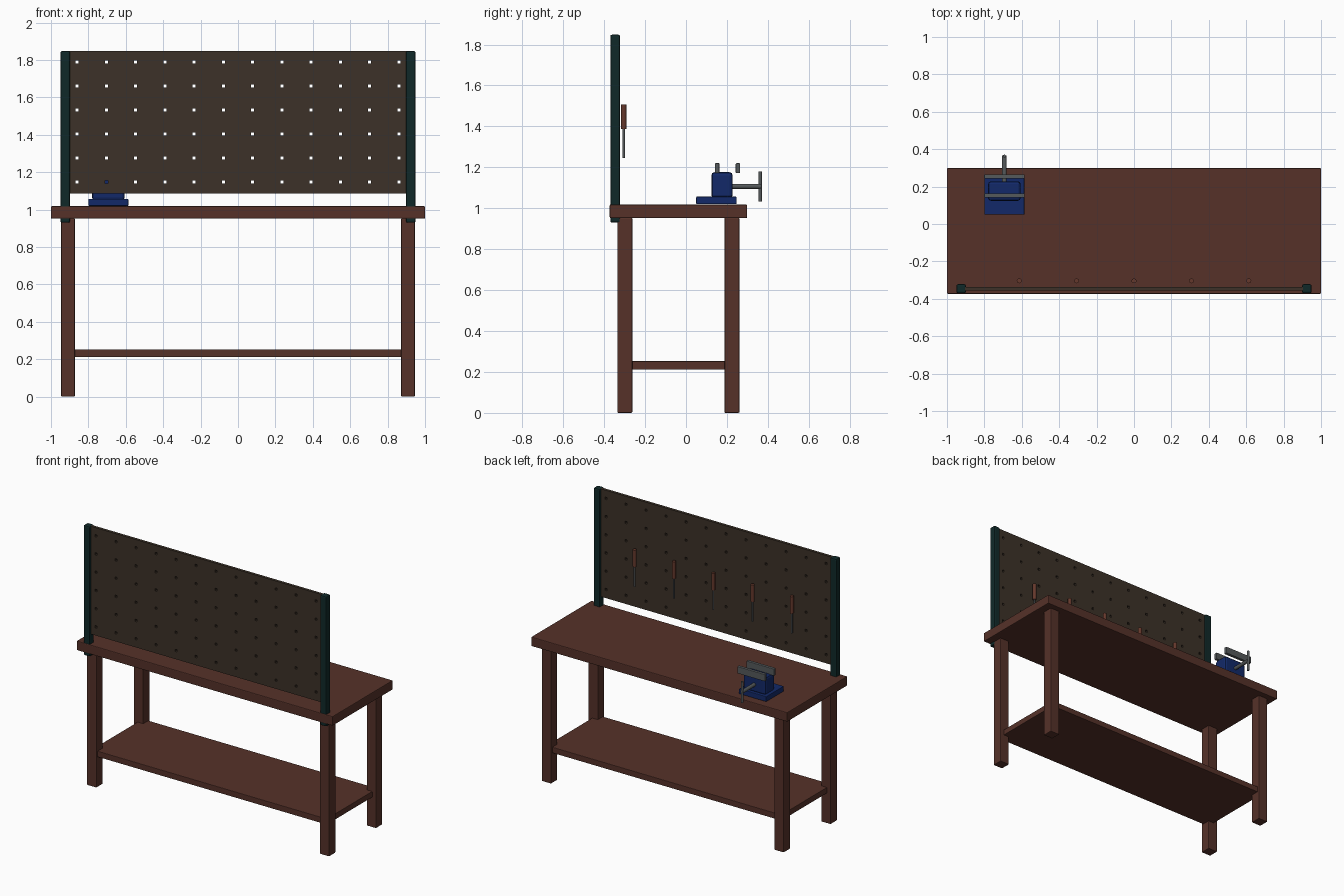
import bpy, bmesh, math

if "Cube" in bpy.data.objects:
    bpy.data.objects.remove(bpy.data.objects["Cube"])


def mat(name, rgb):
    m = bpy.data.materials.new(name)
    m.diffuse_color = (*rgb, 1)
    m.use_nodes = True
    m.node_tree.nodes["Principled BSDF"].inputs["Base Color"].default_value = m.diffuse_color
    return m


WOOD = mat("brown wood", (0.092, 0.031, 0.022))
BOARD = mat("dark hardboard", (0.045, 0.031, 0.021))
POST = mat("dark green steel", (0.005, 0.022, 0.022))
BLUE = mat("blue paint", (0.006, 0.022, 0.14))
STEEL = mat("grey steel", (0.09, 0.10, 0.105))
GRIP = mat("red brown handle", (0.13, 0.04, 0.025))


def finish(name, bm, material):
    me = bpy.data.meshes.new(name)
    bm.to_mesh(me)
    bm.free()
    me.materials.append(material)
    ob = bpy.data.objects.new(name, me)
    bpy.context.collection.objects.link(ob)
    return ob


def box(name, x, y, z, material, bevel=0.005):
    """Bevelled box from (min, max) pairs."""
    bm = bmesh.new()
    bmesh.ops.create_cube(bm, size=1)
    for v in bm.verts:
        for i, (lo, hi) in enumerate((x, y, z)):
            v.co[i] = (lo + hi) / 2 + v.co[i] * (hi - lo)
    ob = finish(name, bm, material)
    mod = ob.modifiers.new("bevel", 'BEVEL')
    mod.width = bevel
    mod.segments = 2
    return ob


def rod(name, centre, r, length, material, axis='Z', r2=None):
    bm = bmesh.new()
    bmesh.ops.create_cone(bm, cap_ends=True, segments=16, radius1=r,
                          radius2=r if r2 is None else r2, depth=length)
    for f in bm.faces:
        f.smooth = len(f.verts) == 4
    for e in bm.edges:
        e.smooth = all(f.smooth for f in e.link_faces)
    ob = finish(name, bm, material)
    ob.location = centre
    if axis == 'Y':
        ob.rotation_euler.x = math.pi / 2
    return ob


# Bench: top, legs, shelf
box("bench_top", (-1, 1), (-0.373, 0.299), (0.952, 1.018), WOOD)
for s, side in ((-1, "left"), (1, "right")):
    x = sorted((s * 0.872, s * 0.946))
    box(f"front_leg_{side}", x, (-0.335, -0.262), (0, 0.953), WOOD)
    box(f"back_leg_{side}", x, (0.188, 0.261), (0, 0.953), WOOD)
    # Pegboard posts
    box(f"pegboard_post_{side}", sorted((s * 0.899, s * 0.949)),
        (-0.37, -0.322), (0.93, 1.848), POST, 0.008)
box("lower_shelf", (-0.917, 0.917), (-0.32, 0.246), (0.212, 0.253), WOOD, 0.003)

# Pegboard: grid of cells with the hole cells left out, given thickness
HOLE = 0.008
def cuts(lo, hi, first, last, n):
    c = [first + (last - first) * i / (n - 1) for i in range(n)]
    return [lo] + [p + d for p in c for d in (-HOLE, HOLE)] + [hi]

xs = cuts(-0.92, 0.92, -0.86, 0.86, 12)
zs = cuts(1.086, 1.847, 1.147, 1.79, 6)
bm = bmesh.new()
grid = [[bm.verts.new((x, -0.346, z)) for z in zs] for x in xs]
for i in range(len(xs) - 1):
    for j in range(len(zs) - 1):
        if not (i % 2 and j % 2):
            bm.faces.new((grid[i][j], grid[i + 1][j],
                          grid[i + 1][j + 1], grid[i][j + 1]))
board = finish("pegboard", bm, BOARD)
solid = board.modifiers.new("thickness", 'SOLIDIFY')
solid.thickness = 0.02
solid.offset = 0

# Hanging screwdrivers
for i in range(5):
    x = (i - 2) * 0.307
    rod(f"screwdriver_handle_{i + 1}", (x, -0.304, 1.448), 0.013, 0.12, GRIP)
    rod(f"screwdriver_shaft_{i + 1}", (x, -0.304, 1.318), 0.006, 0.144, STEEL)

# Bench vise
VX = -0.693
box("vise_base", (VX - 0.107, VX + 0.107), (0.05, 0.247), (1.02, 1.057), BLUE, 0.004)
box("vise_body", (VX - 0.087, VX + 0.087), (0.124, 0.228), (1.05, 1.176), BLUE, 0.015)
for name, y in (("vise_fixed_jaw", 0.152), ("vise_moving_jaw", 0.254)):
    box(name, (VX - 0.108, VX + 0.108), (y - 0.011, y + 0.011), (1.171, 1.22), STEEL, 0.003)
rod("vise_screw", (VX, 0.285, 1.107), 0.0125, 0.16, STEEL, 'Y')
rod("vise_handle", (VX, 0.363, 1.106), 0.008, 0.148, STEEL)
